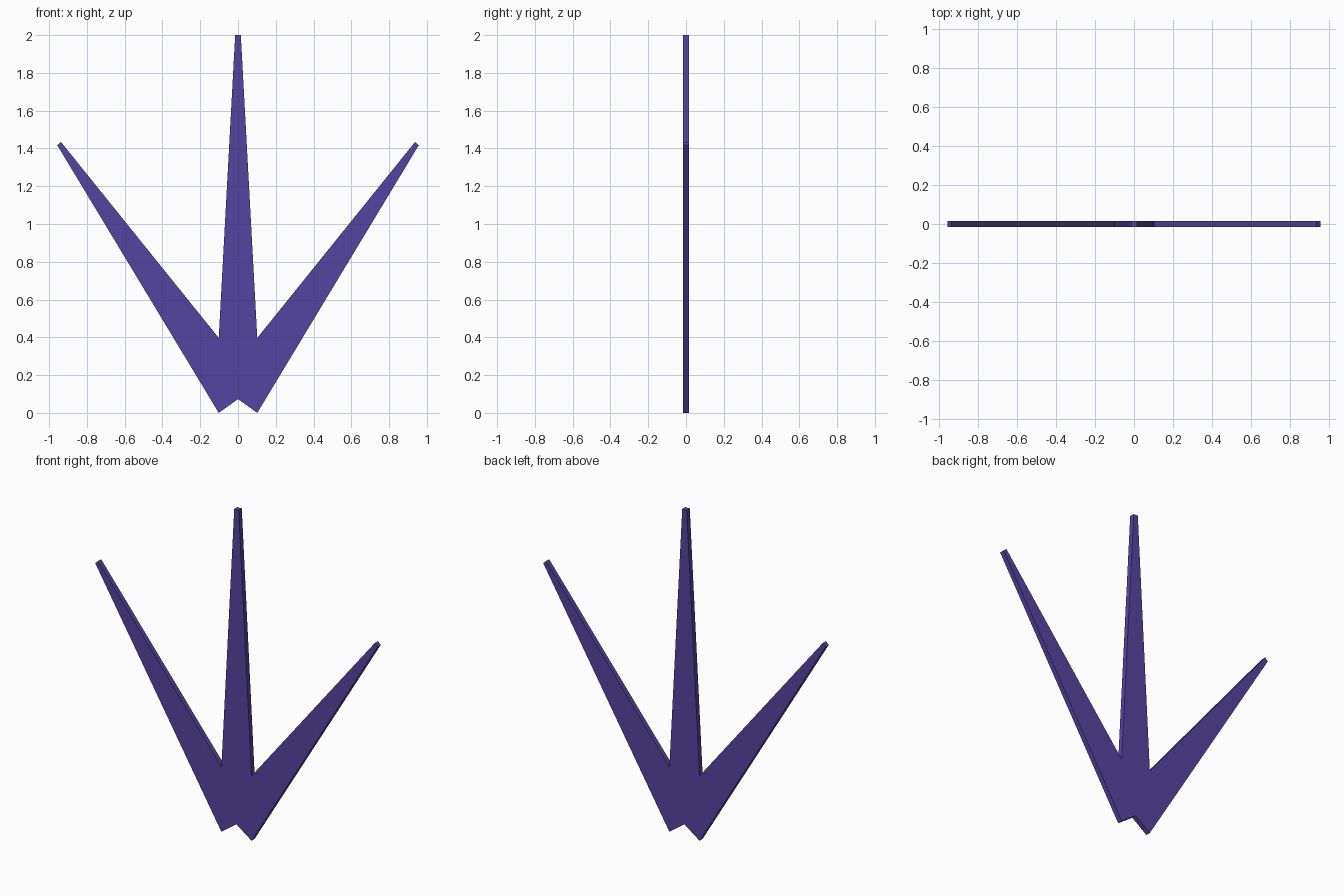
import bpy, bmesh

if "Cube" in bpy.data.objects:
    bpy.data.objects.remove(bpy.data.objects["Cube"])

THICKNESS = 0.03

# Right half of the outline (x, z), from the bottom notch up to the centre tip
half = [(0.0, 0.073), (0.102, 0.0), (0.957, 1.417), (0.937, 1.434),
        (0.102, 0.397), (0.015, 2.0)]
outline = half + [(-x, z) for x, z in reversed(half[1:])]

# Three-pronged flat plate: fill the outline, then extrude it to thickness
bm = bmesh.new()
face = bm.faces.new([bm.verts.new((x, -THICKNESS / 2, z)) for x, z in outline])
ext = bmesh.ops.extrude_face_region(bm, geom=[face], use_keep_orig=True)
moved = [g for g in ext["geom"] if isinstance(g, bmesh.types.BMVert)]
bmesh.ops.translate(bm, verts=moved, vec=(0, THICKNESS, 0))
bmesh.ops.recalc_face_normals(bm, faces=bm.faces)
bmesh.ops.triangulate(bm, faces=[f for f in bm.faces if len(f.verts) > 4])

mesh = bpy.data.meshes.new("three_pronged_blade")
bm.to_mesh(mesh)
bm.free()
blade = bpy.data.objects.new("three_pronged_blade", mesh)
bpy.context.collection.objects.link(blade)

# Purple finish
mat = bpy.data.materials.new("purple")
mat.diffuse_color = (0.09, 0.058, 0.35, 1)
mat.use_nodes = True
mat.node_tree.nodes["Principled BSDF"].inputs["Base Color"].default_value = mat.diffuse_color
mesh.materials.append(mat)
